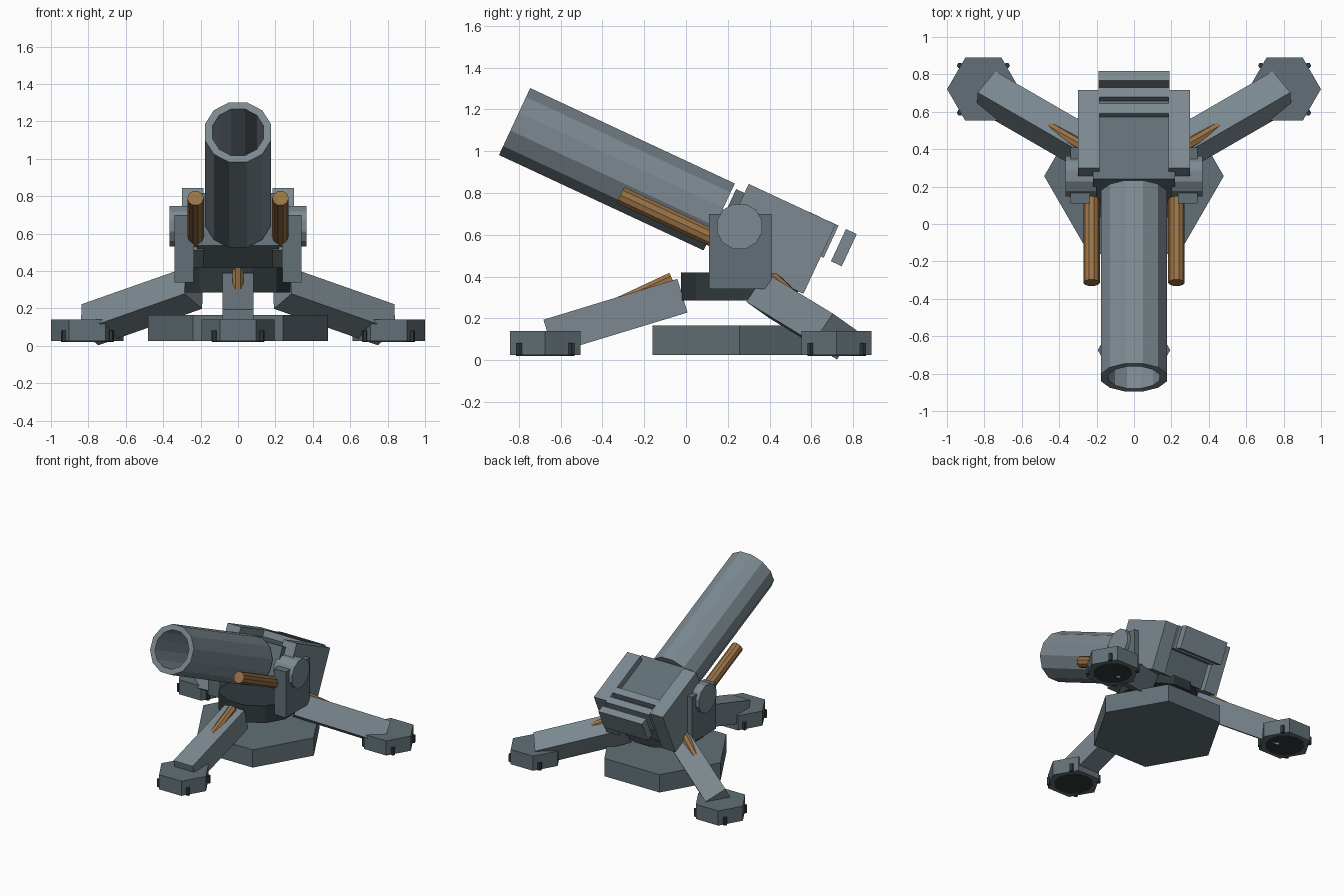
import bpy, bmesh
from math import radians, pi, cos, sin
from mathutils import Matrix, Vector

if "Cube" in bpy.data.objects:
    bpy.data.objects.remove(bpy.data.objects["Cube"])


def material(name, r, g, b):
    m = bpy.data.materials.new(name)
    m.diffuse_color = (r, g, b, 1)
    m.use_nodes = True
    m.node_tree.nodes["Principled BSDF"].inputs["Base Color"].default_value = m.diffuse_color
    return m


STEEL = material("steel", 0.20, 0.25, 0.28)
PLATE = material("plate", 0.12, 0.16, 0.18)
DARK = material("dark_metal", 0.03, 0.04, 0.045)
COPPER = material("copper", 0.32, 0.17, 0.06)
ID = Matrix.Identity(4)


def finish(name, bm, mat, matrix):
    bmesh.ops.recalc_face_normals(bm, faces=bm.faces[:])
    me = bpy.data.meshes.new(name)
    bm.to_mesh(me)
    bm.free()
    me.materials.append(mat)
    ob = bpy.data.objects.new(name, me)
    ob.matrix_world = matrix
    bpy.context.collection.objects.link(ob)
    return ob


def box(name, lo, hi, mat, matrix=ID):
    lo, hi = Vector(lo), Vector(hi)
    bm = bmesh.new()
    bmesh.ops.create_cube(bm, size=1)
    bmesh.ops.scale(bm, vec=hi - lo, verts=bm.verts)
    bmesh.ops.translate(bm, vec=(lo + hi) / 2, verts=bm.verts)
    return finish(name, bm, mat, matrix)


def lathe(name, profile, sides, mat, matrix=ID, phase=0.0):
    """Faceted solid around local z from (radius, z) points, capped at both ends."""
    bm = bmesh.new()
    rings = []
    for r, z in profile:
        rings.append([bm.verts.new((r * cos(phase + 2 * pi * i / sides),
                                    r * sin(phase + 2 * pi * i / sides), z))
                      for i in range(sides)])
    for a, b in zip(rings, rings[1:]):
        for i in range(sides):
            j = (i + 1) % sides
            bm.faces.new((a[i], a[j], b[j], b[i]))
    bm.faces.new(rings[0])
    bm.faces.new(rings[-1])
    return finish(name, bm, mat, matrix)


def along(a, b):
    """Matrix placing local +z from a towards b by the shortest rotation."""
    a, b = Vector(a), Vector(b)
    q = Vector((0, 0, 1)).rotation_difference(b - a)
    return Matrix.Translation(a) @ q.to_matrix().to_4x4(), (b - a).length


CY = 0.256                                   # y of the turning centre
GUN = Matrix.Translation((0, CY, 0.64)) @ Matrix.Rotation(radians(-25), 4, 'X')
FORWARD = GUN @ Matrix.Rotation(radians(90), 4, 'X')   # local +z = towards muzzle

# Base plate and turntable
lathe("base_plate", [(0.48, 0.025), (0.48, 0.165)], 6, PLATE,
      Matrix.Translation((0, CY, 0)))
lathe("turntable", [(0.29, 0.285), (0.29, 0.42)], 12, DARK,
      Matrix.Translation((0, CY, 0)), pi / 12)

# Hollow barrel
R, B = 0.183, 0.142
lathe("barrel", [(R, 0.107), (R, 1.188), (B, 1.188), (B, 0.16)], 12, STEEL,
      FORWARD, pi / 12)

# Breech block, cheeks and cooling fins
box("breech_block", (-0.22, -0.09, -0.155), (0.22, 0.37, 0.155), PLATE, GUN)
for i in range(3):
    y = 0.304 + 0.096 * i
    box(f"breech_fin_{i + 1}", (-0.19, y - 0.0285, 0.034), (0.19, y + 0.0285, 0.204),
        STEEL, GUN)

# Mirrored parts: cheeks, brackets, trunnions, recoil rods
for s, side in ((-1, "left"), (1, "right")):
    def span(a, b):
        return sorted((s * a, s * b))
    x0, x1 = span(0.185, 0.30)
    box(f"{side}_cheek", (x0, -0.046, -0.163), (x1, 0.414, 0.203), STEEL, GUN)
    x0, x1 = span(0.235, 0.34)
    box(f"{side}_bracket", (x0, 0.11, 0.34), (x1, 0.41, 0.70), PLATE)
    m, length = along((s * 0.2, CY, 0.64), (s * 0.367, CY, 0.64))
    lathe(f"{side}_trunnion", [(0.112, 0), (0.112, length)], 12, STEEL, m, pi / 12)
    lathe(f"{side}_recoil_rod", [(0.044, 0.05), (0.044, 0.58)], 10, COPPER,
          FORWARD @ Matrix.Translation((s * 0.227, -0.105, 0)))

# Three legs with piston, foot, pad and bolts
for name, deg in (("front", -90), ("rear_right", 30), ("rear_left", 150)):
    d = Vector((cos(radians(deg)), sin(radians(deg)), 0))

    def at(r, z):
        return Vector((0, CY, z)) + d * r
    m, length = along(at(0.273, 0.308), at(0.914, 0.113))
    box(f"{name}_leg", (-0.084, -0.084, 0), (0.084, 0.084, length), STEEL, m)
    m, length = along(at(0.323, 0.391), at(0.685, 0.222))
    lathe(f"{name}_leg_piston", [(0.032, 0), (0.032, length)], 8, COPPER, m, pi / 8)
    foot = Matrix.Translation(at(0.93, 0))
    lathe(f"{name}_foot", [(0.194, 0.025), (0.194, 0.14)], 6, PLATE, foot)
    lathe(f"{name}_foot_pad", [(0.14, 0.02), (0.14, 0.05)], 12, DARK, foot)
    for k in range(4):
        a = pi / 4 + k * pi / 2
        lathe(f"{name}_foot_bolt_{k + 1}", [(0.016, 0.024), (0.016, 0.082)], 6, DARK,
              foot @ Matrix.Translation((0.178 * cos(a), 0.178 * sin(a), 0)))
